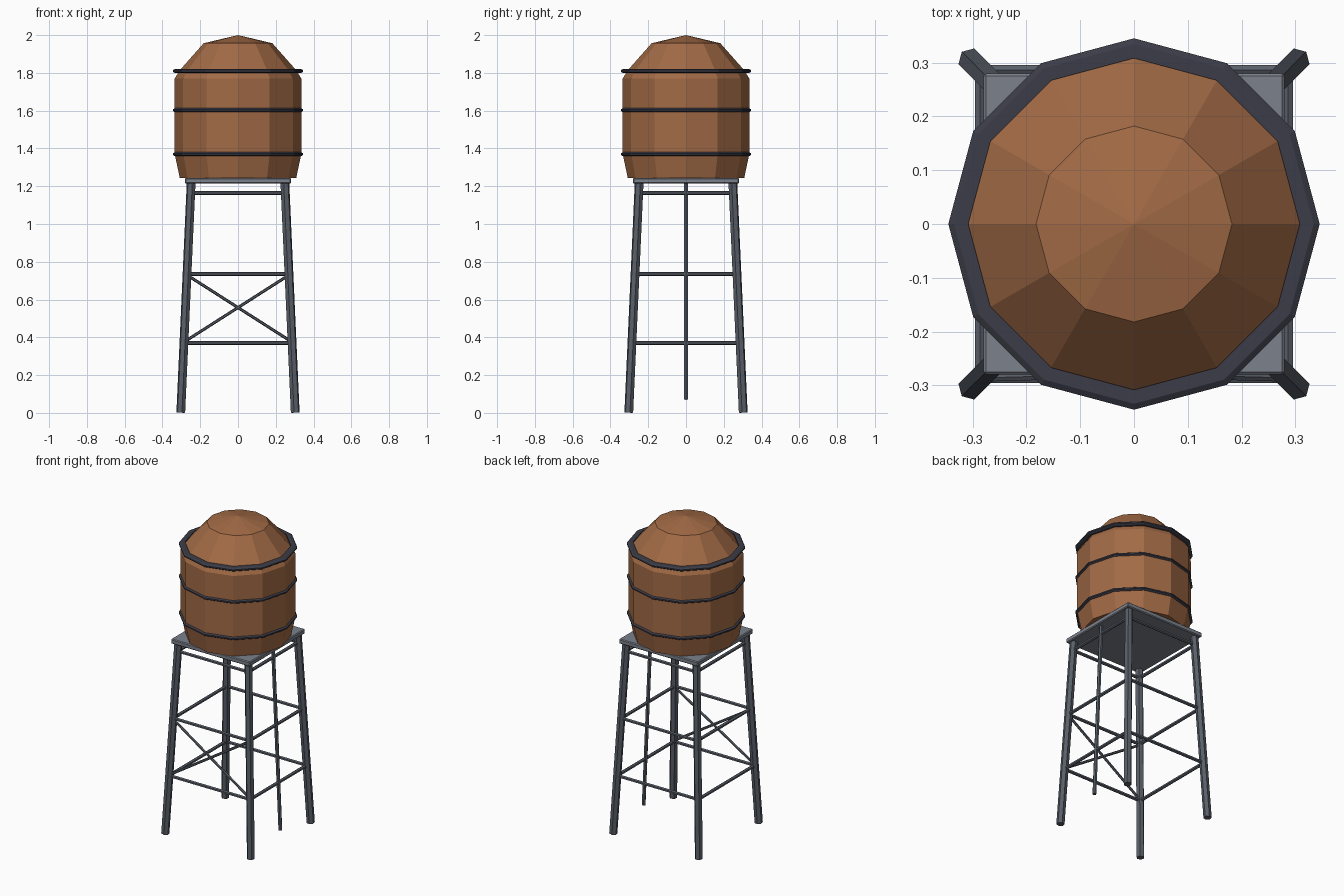
import bpy, bmesh, math
from mathutils import Vector

if "Cube" in bpy.data.objects:
    bpy.data.objects.remove(bpy.data.objects["Cube"])


def material(name, rgb):
    m = bpy.data.materials.new(name)
    m.diffuse_color = (*rgb, 1)
    m.use_nodes = True
    m.node_tree.nodes["Principled BSDF"].inputs["Base Color"].default_value = m.diffuse_color
    return m


WOOD = material("wood", (0.36, 0.145, 0.06))
BAND = material("band_metal", (0.045, 0.045, 0.065))
STEEL = material("steel", (0.10, 0.115, 0.14))
DECK = material("deck", (0.20, 0.22, 0.26))


def finish(name, bm, mat):
    bmesh.ops.recalc_face_normals(bm, faces=bm.faces[:])
    me = bpy.data.meshes.new(name)
    bm.to_mesh(me)
    bm.free()
    me.materials.append(mat)
    ob = bpy.data.objects.new(name, me)
    bpy.context.collection.objects.link(ob)
    return ob


def lathe(name, profile, mat, closed=False, sides=12):
    """Spin an (r, z) profile around z with flat sides."""
    bm = bmesh.new()
    vs = [bm.verts.new((r, 0, z)) for r, z in profile]
    pairs = list(zip(vs, vs[1:])) + ([(vs[-1], vs[0])] if closed else [])
    es = [bm.edges.new(p) for p in pairs]
    bmesh.ops.spin(bm, geom=vs + es, cent=(0, 0, 0), axis=(0, 0, 1),
                   angle=math.tau, steps=sides, use_merge=False)
    bmesh.ops.remove_doubles(bm, verts=bm.verts[:], dist=1e-4)
    return finish(name, bm, mat)


def rod(name, a, b, r, sides=6, mat=STEEL):
    """Straight bar from a to b."""
    a, b = Vector(a), Vector(b)
    bm = bmesh.new()
    bmesh.ops.create_cone(bm, cap_ends=True, segments=sides, radius1=r,
                          radius2=r, depth=(b - a).length)
    ob = finish(name, bm, mat)
    ob.rotation_mode = 'QUATERNION'
    ob.rotation_quaternion = (b - a).to_track_quat('Z', 'Y')
    ob.location = (a + b) / 2
    return ob


def spread(z):
    """Distance of the leg axis from the centre planes at height z."""
    return 0.303 - 0.055 * z / 1.22


# Wooden tank with faceted dome
lathe("tank", [(0, 1.243), (0.308, 1.243), (0.335, 1.37), (0.335, 1.77),
               (0.310, 1.812), (0.182, 1.957), (0, 2.0)], WOOD)

# Metal hoops
for label, z in (("lower", 1.37), ("middle", 1.603), ("upper", 1.81)):
    lathe(label + "_hoop",
          [(0.308, z - 0.011), (0.334, z - 0.011), (0.345, z - 0.004),
           (0.345, z + 0.004), (0.334, z + 0.011), (0.308, z + 0.011)],
          BAND, closed=True)

# Square platform with a slim bevel
bm = bmesh.new()
bmesh.ops.create_cube(bm, size=1)
bmesh.ops.scale(bm, vec=(0.56, 0.56, 0.03), verts=bm.verts[:])
bmesh.ops.translate(bm, vec=(0, 0, 1.229), verts=bm.verts[:])
bmesh.ops.bevel(bm, geom=bm.edges[:], offset=0.005, segments=1, affect='EDGES')
finish("platform", bm, DECK)

# Splayed legs
corners = [(-1, -1), (1, -1), (1, 1), (-1, 1)]
for i, (sx, sy) in enumerate(corners):
    b, t = spread(0), spread(1.22)
    rod(f"leg_{i + 1}", (sx * b, sy * b, 0.002), (sx * t, sy * t, 1.22), 0.024)

# Horizontal braces on all four sides
for z in (0.37, 0.735, 1.163):
    s = spread(z)
    for i, (sx, sy) in enumerate(corners):
        nx, ny = corners[(i + 1) % 4]
        rod(f"brace_{i + 1}", (sx * s, sy * s, z), (nx * s, ny * s, z), 0.0105)

# Crossed braces on the front
lo, hi = spread(0.375), spread(0.73)
for sx in (-1, 1):
    rod("cross_brace", (sx * lo, -lo, 0.375), (-sx * hi, -hi, 0.73), 0.008)

# Water pipe on the right side, stopping short of the ground
rod("pipe", (spread(0.07), 0, 0.07), (spread(1.22), 0, 1.22), 0.012)
